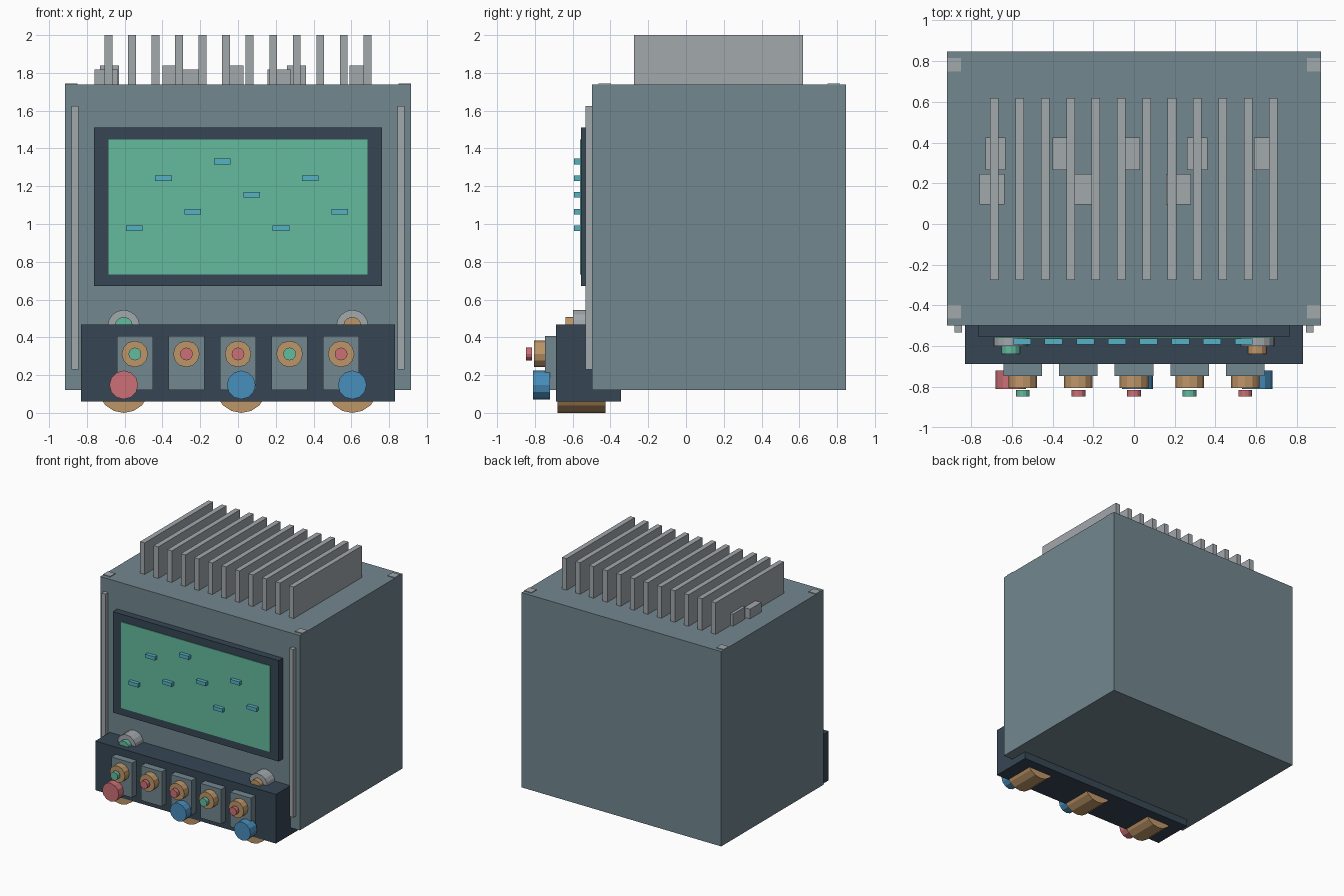
import bpy
import math

cube = bpy.data.objects.get("Cube")
if cube:
    bpy.data.objects.remove(cube, do_unlink=True)


def material(name, r, g, b):
    lin = [(c / 255 / 12.92) if c < 11 else ((c / 255 + 0.055) / 1.055) ** 2.4 for c in (r, g, b)]
    m = bpy.data.materials.new(name)
    m.use_nodes = True
    m.diffuse_color = (*lin, 1)
    m.node_tree.nodes["Principled BSDF"].inputs["Base Color"].default_value = (*lin, 1)
    return m


STEEL = material("blue grey steel", 114, 135, 143)
GREY = material("light grey metal", 162, 168, 172)
DARK = material("dark slate", 54, 70, 84)
GREEN = material("screen green", 101, 186, 157)
CYAN = material("cyan", 86, 178, 196)
BRASS = material("brass", 190, 150, 104)
RED = material("red", 204, 112, 118)
BLUE = material("blue", 72, 142, 188)


def box(name, mat, x, y, z):
    """Box given by its (low, high) range on each axis."""
    bpy.ops.mesh.primitive_cube_add(size=1, location=[sum(r) / 2 for r in (x, y, z)])
    ob = bpy.context.object
    ob.name = name
    ob.scale = [r[1] - r[0] for r in (x, y, z)]
    bpy.ops.object.transform_apply(location=False, rotation=False, scale=True)
    ob.data.materials.append(mat)
    return ob


def around(c, size):
    return (c - size / 2, c + size / 2)


def drum(name, mat, x, z, radius, y, sides=12):
    """Flat-sided cylinder lying along y."""
    bpy.ops.mesh.primitive_cylinder_add(vertices=sides, radius=radius, depth=y[1] - y[0],
                                        location=(x, sum(y) / 2, z),
                                        rotation=(math.pi / 2, 0, 0))
    ob = bpy.context.object
    ob.name = name
    ob.data.materials.append(mat)
    return ob


# Main housing and corner plates
box("housing", STEEL, (-0.917, 0.917), (-0.498, 0.847), (0.12, 1.738))
for x in (-0.883, 0.883):
    for y in (-0.43, 0.782):
        box("corner_plate", GREY, around(x, 0.066), around(y, 0.066), (1.73, 1.744))
    box("front_rail", GREY, around(x * 0.977, 0.036), (-0.533, -0.49), (0.23, 1.625))

# Cooling fins and small blocks between them
for i in range(12):
    box("cooling_fin", GREY, around(-0.685 + i * 0.1245, 0.042), (-0.276, 0.619), (1.73, 2.0))
for i in range(5):
    box("back_block", GREY, around(-0.68 + i * 0.33, 0.1), (0.265, 0.425), (1.73, 1.838))
for x in (-0.698, -0.27, 0.218):
    box("front_block", GREY, around(x, 0.123), (0.095, 0.245), (1.73, 1.818))

# Display with markers
box("screen_frame", DARK, (-0.762, 0.762), (-0.555, -0.49), (0.672, 1.51))
box("screen", GREEN, (-0.685, 0.685), (-0.56, -0.55), (0.732, 1.448))
for i in range(8):
    box("screen_marker", CYAN, around(-0.55 + i * 0.1555, 0.088), (-0.592, -0.562),
        around(0.977 + (i * 3 % 5) * 0.0885, 0.03))

# Control console with switch panels
box("console", DARK, (-0.83, 0.83), (-0.688, -0.343), (0.06, 0.468))
for i, cap in enumerate((GREEN, RED, RED, GREEN, RED)):
    x = (i - 2) * 0.273
    box("switch_panel", STEEL, around(x, 0.19), (-0.746, -0.68), (0.12, 0.408))
    drum("switch_knob", BRASS, x, 0.312, 0.07, (-0.804, -0.745))
    drum("switch_cap", cap, x, 0.312, 0.034, (-0.847, -0.815))

# Lower knobs and rounded feet
for x, mat in ((-0.605, RED), (0.017, BLUE), (0.605, BLUE)):
    drum("lower_knob", mat, x, 0.148, 0.076, (-0.809, -0.72))
    drum("rounded_foot", BRASS, x, 0.137, 0.137, (-0.68, -0.425), 16)

# Dials behind the console
for x, mat in ((-0.605, GREEN), (0.605, BRASS)):
    drum("dial_base", GREY, x, 0.46, 0.085, (-0.598, -0.495), 16)
    drum("dial_cap", mat, x, 0.46, 0.048, (-0.637, -0.595))
